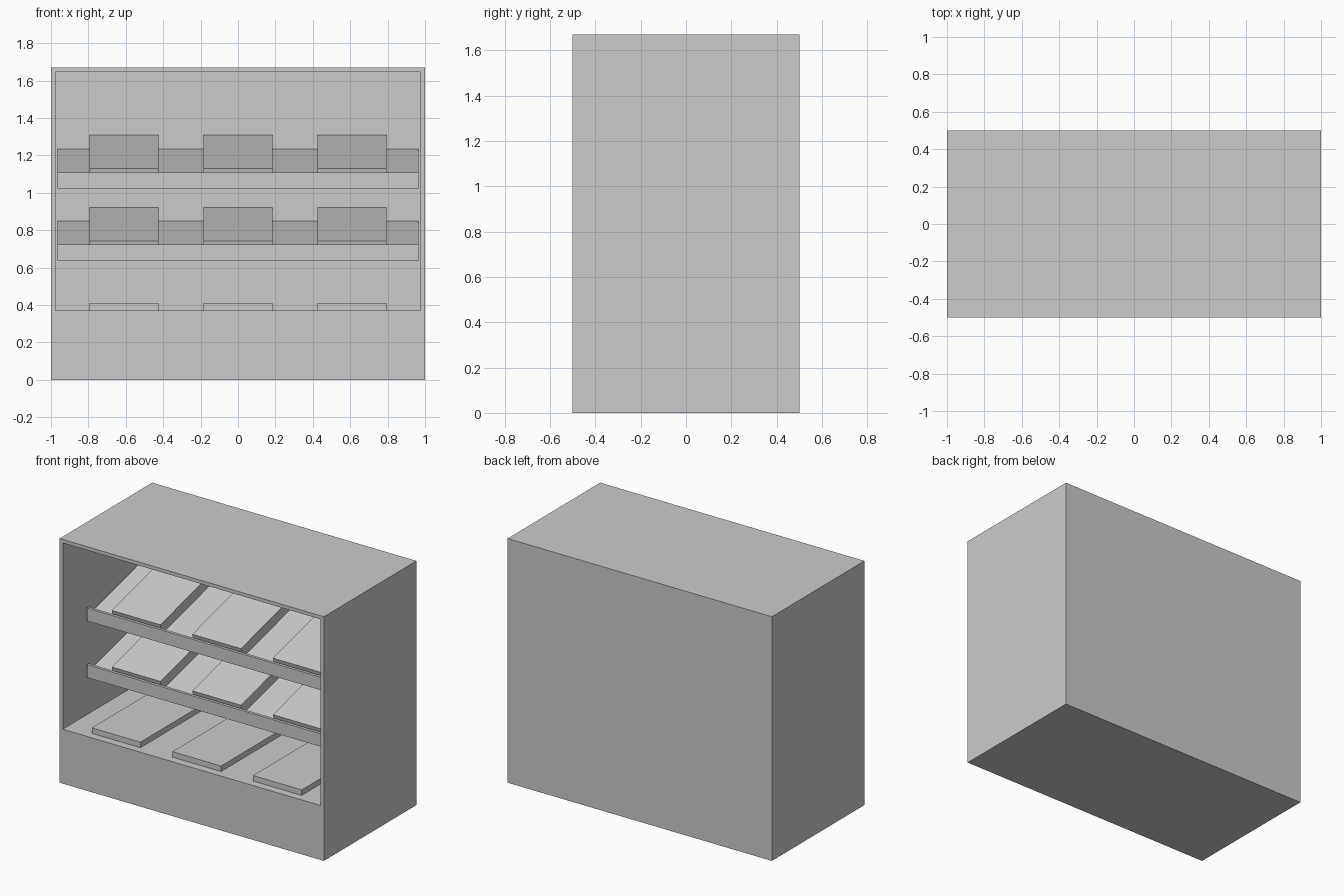
import bpy, bmesh

if "Cube" in bpy.data.objects:
    bpy.data.objects.remove(bpy.data.objects["Cube"])

W, D, H = 1.0, 0.5, 1.67        # half width, half depth, height
WALL = 0.034
FLOOR = 0.372                   # display floor height
INNER = W - WALL
BACK = D - WALL                 # inner back wall
SLOPE = 0.255                   # rise of the tilted shelves


def add_object(name, bm):
    bmesh.ops.recalc_face_normals(bm, faces=bm.faces)
    mesh = bpy.data.meshes.new(name)
    bm.to_mesh(mesh)
    bm.free()
    obj = bpy.data.objects.new(name, mesh)
    bpy.context.collection.objects.link(obj)
    return obj


def prism(name, profile, x0, x1):
    """Extrude a (y, z) side profile along x."""
    bm = bmesh.new()
    face = bm.faces.new([bm.verts.new((x0, y, z)) for y, z in profile])
    ext = bmesh.ops.extrude_face_region(bm, geom=[face])
    verts = [g for g in ext["geom"] if isinstance(g, bmesh.types.BMVert)]
    bmesh.ops.translate(bm, verts=verts, vec=(x1 - x0, 0, 0))
    return add_object(name, bm)


# Cabinet: solid box with a recess opened in the front face
bm = bmesh.new()
bmesh.ops.create_cube(bm, size=1)
for v in bm.verts:
    v.co = (v.co.x * 2 * W, v.co.y * 2 * D, (v.co.z + 0.5) * H)
bm.normal_update()
front = min(bm.faces, key=lambda f: f.calc_center_median().y)
bmesh.ops.inset_region(bm, faces=[front], thickness=WALL)
for v in front.verts:
    if v.co.z < H / 2:
        v.co.z = FLOOR
ext = bmesh.ops.extrude_discrete_faces(bm, faces=[front])
for v in ext["faces"][0].verts:
    v.co.y = BACK
add_object("cabinet", bm)

TRAYS = (-0.61, 0.0, 0.61)
TRAY_HALF = 0.184

# Tilted shelves with a front lip, each carrying three trays
for level, z in enumerate((0.635, 1.022), 1):
    yf, yl = -0.254, -0.234                 # lip front and back
    top = lambda y: z + 0.03 + (y - yf) * SLOPE
    prism(f"shelf_{level}",
          [(yf, z), (BACK, z + (BACK - yf) * SLOPE), (BACK, top(BACK)),
           (yl, top(yl)), (yl, z + 0.088), (yf, z + 0.088)],
          -INNER, INNER)
    for i, x in enumerate(TRAYS, 1):
        yb, yt = -0.214, -0.231             # tray front, bottom and top
        prism(f"shelf_{level}_tray_{i}",
              [(yb, top(yb)), (BACK, top(BACK)),
               (BACK, top(BACK) + 0.073), (yt, top(yt) + 0.073)],
              x - TRAY_HALF, x + TRAY_HALF)

# Flat trays on the cabinet floor
for i, x in enumerate(TRAYS, 1):
    prism(f"floor_tray_{i}",
          [(-0.446, FLOOR), (BACK, FLOOR), (BACK, 0.41), (-0.446, 0.41)],
          x - TRAY_HALF, x + TRAY_HALF)
